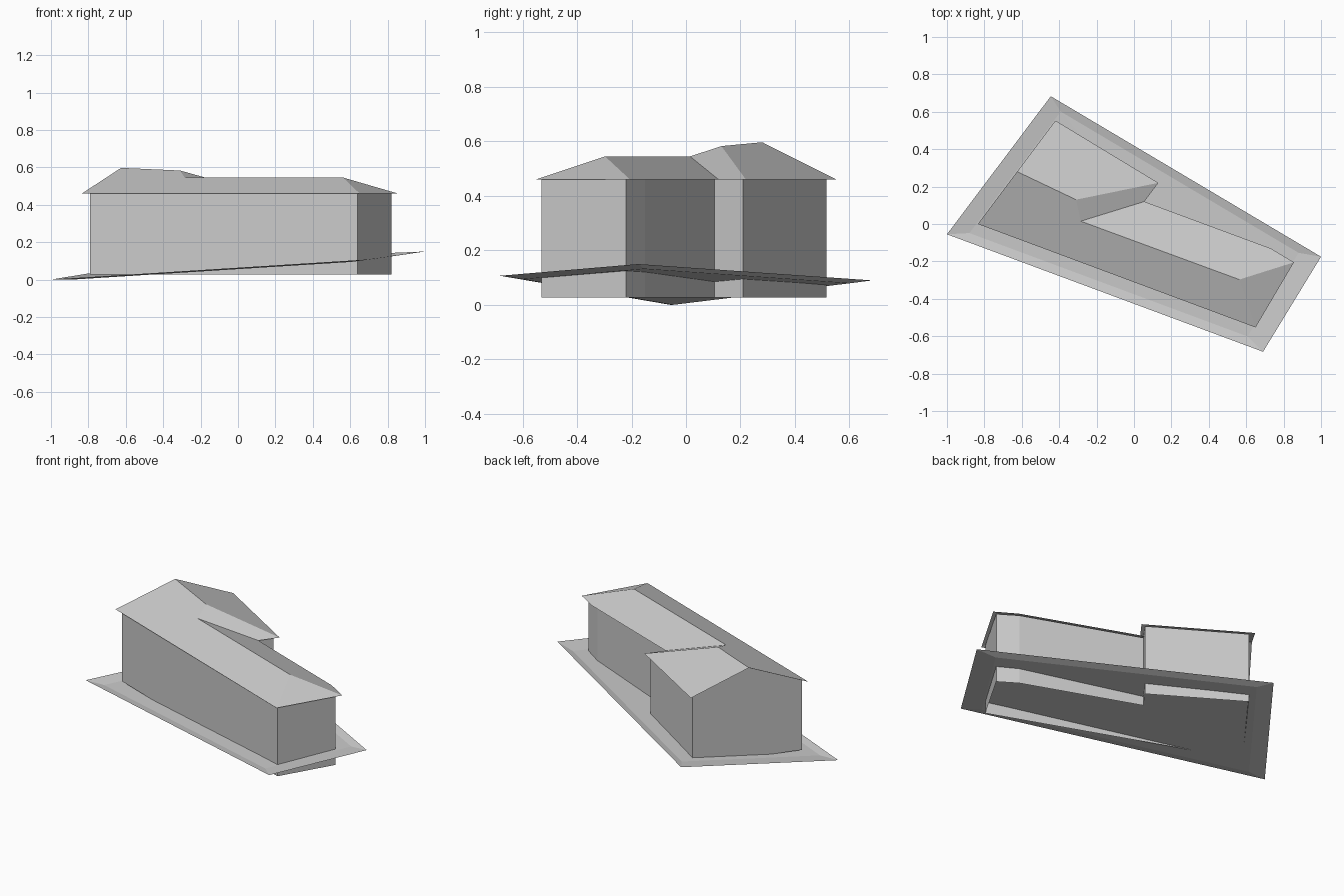
import bpy
import bmesh

cube = bpy.data.objects.get("Cube")
if cube:
    bpy.data.objects.remove(cube, do_unlink=True)

# One plain grey for everything
grey = bpy.data.materials.new("plain_grey")
grey.use_nodes = True
colour = (0.6, 0.6, 0.6, 1)
grey.diffuse_color = colour
grey.node_tree.nodes["Principled BSDF"].inputs["Base Color"].default_value = colour


def build(name, points, faces):
    """Flat-shaded object from named points and faces listed by point name."""
    bm = bmesh.new()
    verts = {key: bm.verts.new(co) for key, co in points.items()}
    for face in faces:
        bm.faces.new([verts[key] for key in face])
    mesh = bpy.data.meshes.new(name)
    bm.to_mesh(mesh)
    bm.free()
    mesh.materials.append(grey)
    obj = bpy.data.objects.new(name, mesh)
    bpy.context.collection.objects.link(obj)
    return obj


def at_height(outline, z):
    return {key: (x, y, z) for key, (x, y) in outline.items()}


# Sloping plot: an outer edge with a slightly sunken inner area
plot = {"a": (-1, -0.055, 0), "b": (0.69, -0.683, 0.107),
        "c": (1, -0.175, 0.15), "d": (-0.445, 0.683, 0.09)}
for key, (x, y, z) in list(plot.items()):
    plot[key.upper()] = (x * 0.88, y * 0.88, 0.085 + (z - 0.085) * 0.88 - 0.01)
rim = [(p, q, q.upper(), p.upper()) for p, q in zip("abcd", "bcda")]
build("ground_plot", plot, rim + ["ABD", "BCD"])

# Walls: extruded footprint, with the gable end rising to the ridge
footprint = {"west": (-0.79, 0), "south": (0.64, -0.53), "east": (0.82, -0.22),
             "bend": (0.71, -0.15), "inner": (0.018, 0.105),
             "wing": (0.095, 0.21), "north": (-0.405, 0.515)}
names = list(footprint)
walls = at_height(footprint, 0.028)
walls.update({key + "_top": co for key, co in at_height(footprint, 0.464).items()})
walls["gable"] = (-0.597, 0.258, 0.59)
panels = [(p, q, q + "_top", p + "_top") for p, q in zip(names, names[1:])]
panels.append(("north", "west", "west_top", "gable", "north_top"))
build("walls", walls, panels)

# Roof: gable at the west, hips at the wing and the east end
eaves = {"west": (-0.835, 0), "south": (0.65, -0.553), "east": (0.855, -0.205),
         "bend": (0.73, -0.13), "inner": (0.055, 0.12),
         "wing": (0.13, 0.22), "north": (-0.42, 0.553)}
roof = at_height(eaves, 0.46)
roof.update(high_ridge=(-0.625, 0.28, 0.597), high_end=(-0.31, 0.13, 0.583),
            low_start=(-0.285, 0.015, 0.545), low_end=(0.563, -0.297, 0.545))
build("roof", roof, [
    ("west", "south", "low_end", "low_start", "high_end", "high_ridge"),
    ("south", "east", "low_end"),
    ("east", "bend", "inner", "low_start", "low_end"),
    ("inner", "wing", "high_end", "low_start"),
    ("wing", "north", "high_ridge", "high_end"),
])
